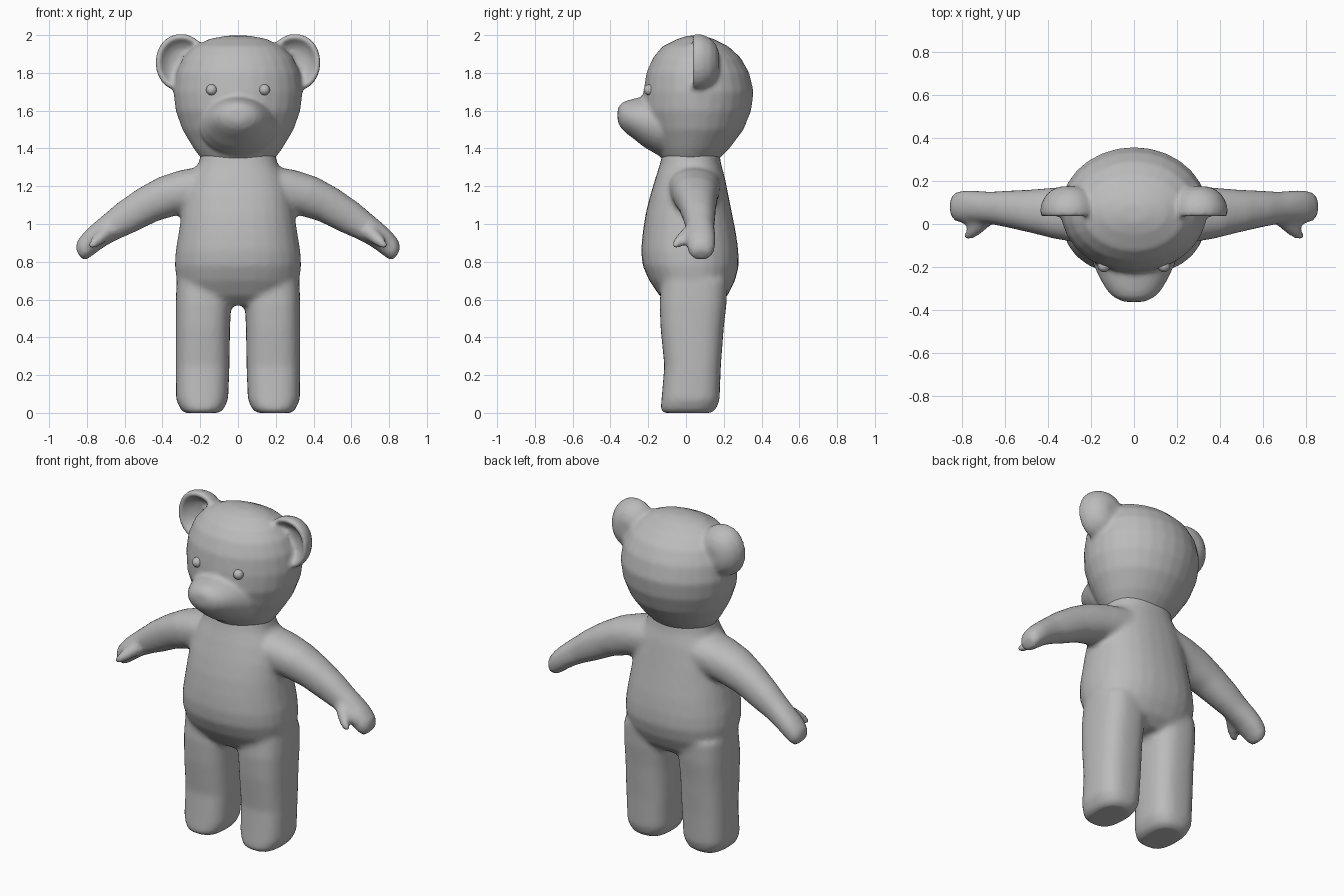
import bpy, bmesh, math
from mathutils import Vector

fur = bpy.data.materials.new("grey fur")
fur.diffuse_color = (0.5, 0.5, 0.5, 1)


def loft(name, rings, u, v, power=2.0, n=28):
    """Skin of closed rings; each ring is (centre, radius along u, radius along v)."""
    u, v = Vector(u).normalized(), Vector(v).normalized()
    bm = bmesh.new()
    loops = []
    for c, ru, rv in rings:
        loop = []
        for i in range(n):
            a = 2 * math.pi * i / n
            ca, sa = math.cos(a), math.sin(a)
            pu = math.copysign(abs(ca) ** (2 / power), ca) * ru
            pv = math.copysign(abs(sa) ** (2 / power), sa) * rv
            loop.append(bm.verts.new(Vector(c) + u * pu + v * pv))
        loops.append(loop)
    for a, b in zip(loops, loops[1:]):
        for i in range(n):
            j = (i + 1) % n
            bm.faces.new((a[i], a[j], b[j], b[i]))
    bm.faces.new(loops[0])
    bm.faces.new(loops[-1])
    bmesh.ops.recalc_face_normals(bm, faces=bm.faces)
    me = bpy.data.meshes.new(name)
    bm.to_mesh(me)
    bm.free()
    me.materials.append(fur)
    ob = bpy.data.objects.new(name, me)
    bpy.context.collection.objects.link(ob)
    return ob


def upright(name, rows, power=2.0):
    """Loft from rows of (z, x min, x max, y min, y max)."""
    return loft(name, [(((a + b) / 2, (c + d) / 2, z), (b - a) / 2, (d - c) / 2)
                       for z, a, b, c, d in rows], (1, 0, 0), (0, 1, 0), power)


def blend(name, parts, voxel, rounds):
    """Join overlapping parts into one soft continuous skin."""
    bpy.ops.object.select_all(action='DESELECT')
    for p in parts:
        p.select_set(True)
    bpy.context.view_layer.objects.active = parts[0]
    bpy.ops.object.join()
    ob = bpy.context.object
    ob.name = name
    r = ob.modifiers.new("skin", 'REMESH')
    r.mode, r.voxel_size, r.use_smooth_shade = 'VOXEL', voxel, True
    s = ob.modifiers.new("soften", 'SMOOTH')
    s.factor, s.iterations = 0.5, rounds
    return ob


# Torso
body = [upright("torso", [
    (0.57, -0.22, 0.22, -0.08, 0.16), (0.62, -0.30, 0.30, -0.14, 0.22),
    (0.70, -0.325, 0.325, -0.195, 0.26), (0.78, -0.335, 0.335, -0.23, 0.28),
    (0.86, -0.33, 0.33, -0.238, 0.277), (0.95, -0.315, 0.315, -0.23, 0.265),
    (1.05, -0.30, 0.30, -0.215, 0.245), (1.15, -0.285, 0.285, -0.19, 0.225),
    (1.25, -0.25, 0.25, -0.16, 0.205), (1.32, -0.21, 0.21, -0.137, 0.185),
    (1.40, -0.19, 0.19, -0.12, 0.175)], 2.3)]

for s in (-1, 1):
    # Legs, with flat soles
    rows = [(0.0, 0.10, 0.285, -0.12, 0.135), (0.02, 0.075, 0.305, -0.135, 0.16),
            (0.07, 0.052, 0.328, -0.13, 0.178), (0.25, 0.045, 0.33, -0.115, 0.185),
            (0.45, 0.042, 0.33, -0.135, 0.20), (0.58, 0.036, 0.33, -0.14, 0.215),
            (0.70, 0.03, 0.325, -0.13, 0.22)]
    body.append(upright("leg", [(z,) + tuple(sorted((s * a, s * b))) + (c, d)
                                for z, a, b, c, d in rows], 2.7))
    # Arms and mitten hands: x, y, z, radius across, radius front to back
    arm = [(0.10, 0.04, 1.20, 0.13, 0.15), (0.24, 0.045, 1.18, 0.125, 0.135),
           (0.36, 0.05, 1.15, 0.115, 0.12), (0.48, 0.06, 1.10, 0.10, 0.10),
           (0.59, 0.07, 1.035, 0.09, 0.085), (0.67, 0.075, 0.985, 0.076, 0.075),
           (0.73, 0.08, 0.945, 0.068, 0.075), (0.78, 0.08, 0.905, 0.063, 0.078),
           (0.82, 0.08, 0.865, 0.056, 0.07), (0.841, 0.08, 0.836, 0.036, 0.05)]
    body.append(loft("arm", [((s * x, y, z), a, b) for x, y, z, a, b in arm],
                     (s * 0.55, 0, 0.83), (0, 1, 0), 2.2))
    # Thumbs
    thumb = [(0.66, 0.06, 0.98, 0.045), (0.715, 0.0, 0.94, 0.038),
             (0.755, -0.04, 0.905, 0.03), (0.785, -0.065, 0.878, 0.016)]
    body.append(loft("thumb", [((s * x, y, z), r, r) for x, y, z, r in thumb],
                     (s * 0.55, 0, 0.83), (s * 0.5, 0.8, -0.33)))
blend("body", body, 0.016, 6)

# Head
head = [upright("head", [
    (1.335, -0.185, 0.185, -0.12, 0.165), (1.36, -0.205, 0.205, -0.14, 0.19),
    (1.40, -0.235, 0.235, -0.16, 0.23), (1.50, -0.295, 0.295, -0.20, 0.305),
    (1.60, -0.33, 0.33, -0.228, 0.345), (1.70, -0.342, 0.342, -0.225, 0.358),
    (1.80, -0.328, 0.328, -0.21, 0.335), (1.88, -0.292, 0.292, -0.175, 0.29),
    (1.94, -0.235, 0.235, -0.125, 0.225), (1.98, -0.15, 0.15, -0.045, 0.145),
    (1.997, -0.06, 0.06, 0.01, 0.09)])]
# Muzzle: y, z, half width, half height
muzzle = [(-0.05, 1.52, 0.22, 0.17), (-0.15, 1.525, 0.205, 0.16),
          (-0.22, 1.54, 0.175, 0.135), (-0.27, 1.555, 0.15, 0.11),
          (-0.31, 1.565, 0.125, 0.09), (-0.34, 1.572, 0.095, 0.07),
          (-0.362, 1.577, 0.05, 0.037)]
head.append(loft("muzzle", [((0, y, z), a, b) for y, z, a, b in muzzle],
                 (1, 0, 0), (0, 0, 1)))
# Cupped ears: depth offset and size from the back, over the rim, into the hollow
cup = [(0.165, 0.35), (0.15, 0.62), (0.12, 0.84), (0.08, 0.97), (0.045, 1.0),
       (0.022, 0.95), (0.025, 0.84), (0.055, 0.68), (0.075, 0.45), (0.08, 0.15)]
for s in (-1, 1):
    head.append(loft("ear", [((s * (0.292 + 0.01 * k), y + 0.01, 1.855), 0.135 * k, 0.152 * k)
                             for y, k in cup], (s, 0, 0.0), (0, 0, 1), 2.1))
blend("head", head, 0.013, 5)

# Eyes
for s, side in ((-1, "right"), (1, "left")):
    bpy.ops.mesh.primitive_uv_sphere_add(segments=16, ring_count=10, radius=0.029,
                                         location=(s * 0.14, -0.195, 1.71))
    eye = bpy.context.object
    eye.name = side + "_eye"
    eye.data.materials.append(fur)
    bpy.ops.object.shade_smooth()
